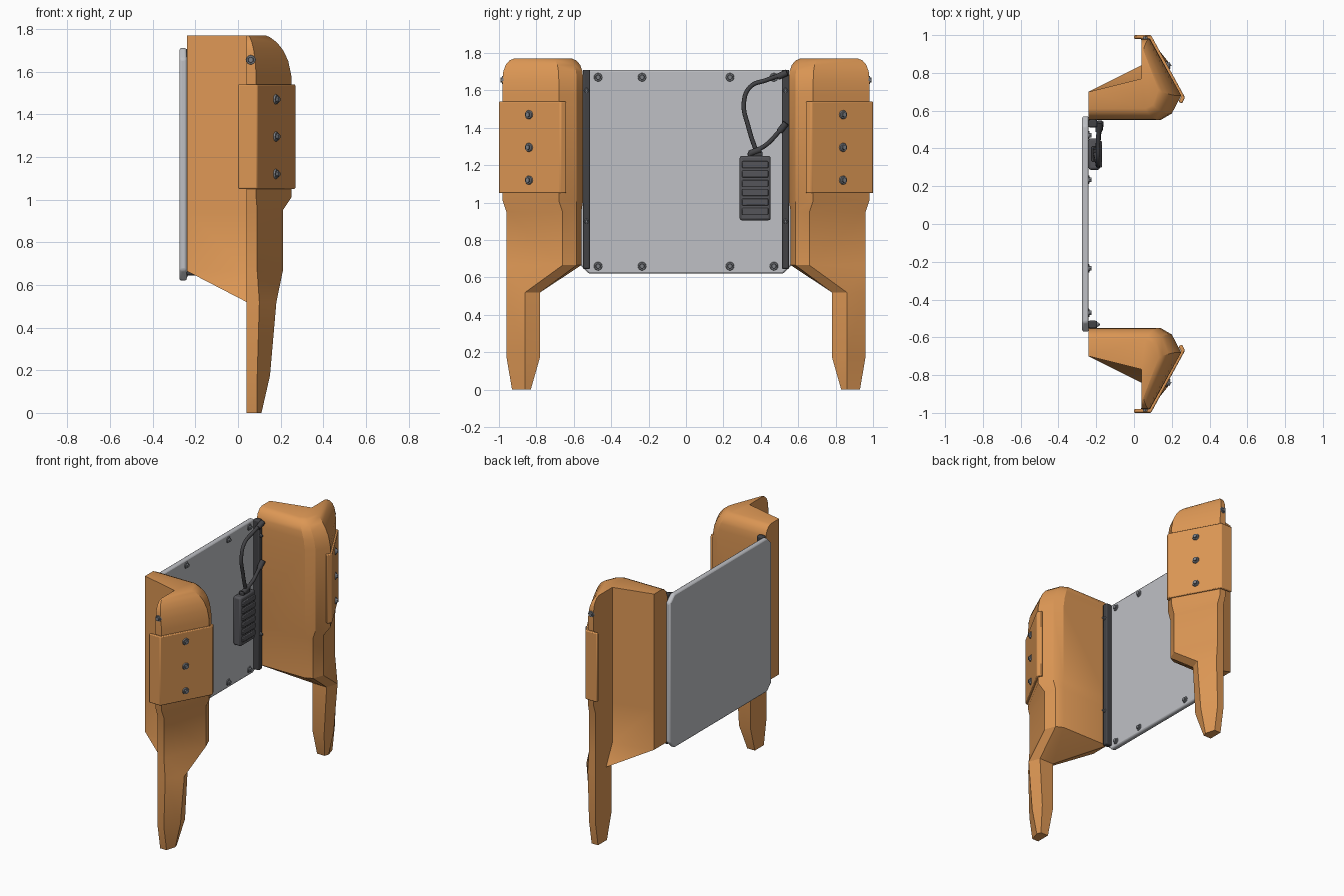
import bpy, bmesh
from mathutils import Vector

cube = bpy.data.objects.get("Cube")
if cube:
    bpy.data.objects.remove(cube)


def material(name, rgb):
    m = bpy.data.materials.new(name)
    m.use_nodes = True
    m.diffuse_color = (*rgb, 1)
    m.node_tree.nodes["Principled BSDF"].inputs["Base Color"].default_value = (*rgb, 1)
    return m


ORANGE = material("orange", (0.72, 0.31, 0.09))
PANEL = material("light grey", (0.52, 0.53, 0.56))
STEEL = material("steel grey", (0.2, 0.21, 0.23))
DARK = material("dark grey", (0.09, 0.09, 0.1))
BLACK = material("charcoal", (0.055, 0.055, 0.06))
made = []


def finish(name, bm, mat, bevel=0):
    bmesh.ops.remove_doubles(bm, verts=bm.verts, dist=0.0001)
    bmesh.ops.recalc_face_normals(bm, faces=bm.faces)
    mesh = bpy.data.meshes.new(name)
    bm.to_mesh(mesh)
    bm.free()
    mesh.materials.append(mat)
    ob = bpy.data.objects.new(name, mesh)
    bpy.context.collection.objects.link(ob)
    if bevel:
        mod = ob.modifiers.new("soft edges", "BEVEL")
        mod.width, mod.segments = bevel, 2
    made.append(ob)
    return ob


def loft(name, rings, mat, bevel=0):
    """Skin a stack of equal-length point rings and cap both ends."""
    bm = bmesh.new()
    rows = [[bm.verts.new(p) for p in ring] for ring in rings]
    n = len(rows[0])
    for a, b in zip(rows, rows[1:]):
        for i in range(n):
            j = (i + 1) % n
            bm.faces.new((a[i], a[j], b[j], b[i]))
    bm.faces.new(rows[0])
    bm.faces.new(rows[-1])
    return finish(name, bm, mat, bevel)


def box(name, lo, hi, mat, bevel=0):
    (x0, y0, z0), (x1, y1, z1) = lo, hi
    rings = [[(x0, y0, z), (x1, y0, z), (x1, y1, z), (x0, y1, z)] for z in (z0, z1)]
    return loft(name, rings, mat, bevel)


def screw(name, pos, normal, size=0.024):
    """Round washer with a hexagonal head, pointing along the normal."""
    normal = Vector(normal).normalized()
    rot = normal.to_track_quat("Z", "Y").to_matrix().to_4x4()
    bm = bmesh.new()
    for sides, r, h in ((16, size, 0.008), (6, size * 0.65, 0.018)):
        part = bmesh.ops.create_cone(bm, cap_ends=True, segments=sides, radius1=r,
                                     radius2=r * 0.85, depth=h)
        bmesh.ops.translate(bm, verts=part["verts"], vec=(0, 0, h / 2))
    bmesh.ops.transform(bm, matrix=rot, verts=bm.verts)
    bmesh.ops.translate(bm, verts=bm.verts, vec=pos)
    finish(name, bm, STEEL)


def cable(name, points, radius, mat):
    curve = bpy.data.curves.new(name, "CURVE")
    curve.dimensions = "3D"
    curve.bevel_depth, curve.bevel_resolution = radius, 3
    curve.use_fill_caps = True
    sp = curve.splines.new("BEZIER")
    sp.bezier_points.add(len(points) - 1)
    for bp, p in zip(sp.bezier_points, points):
        bp.co = p
        bp.handle_left_type = bp.handle_right_type = "AUTO"
    curve.materials.append(mat)
    ob = bpy.data.objects.new(name, curve)
    bpy.context.collection.objects.link(ob)


# Plan sections of the corner bracket, listed in the same corner order
SHELL = [(-.24, .55), (.14, .55), (.2, .585), (.25, .68), (.085, .98), (.04, .98), (.04, .77), (-.24, .7)]
CROWN = [(-.24, .61), (.06, .61), (.1, .63), (.13, .71), (.05, .92), (.04, .92), (.04, .77), (-.24, .7)]
BODY = [(-.24, .56), (.13, .56), (.18, .585), (.21, .66), (.09, .96), (.04, .96), (.04, .77), (-.24, .7)]
KNEE = [(.04, .78), (.1, .78), (.15, .78), (.18, .86), (.1, .96), (.04, .96), (.04, .84), (.04, .84)]
SHIN = [(.04, .78), (.08, .78), (.13, .78), (.15, .86), (.09, .96), (.04, .96), (.04, .84), (.04, .84)]
FOOT = [(.04, .83), (.07, .83), (.1, .83), (.11, .86), (.09, .93), (.04, .93), (.04, .86), (.04, .86)]
COVER = [(0, 1), (.09, 1), (.27, .67), (.255, .638), (.235, .648), (.25, .672), (.08, .98), (0, .98)]

# Height, blend in x and blend in y towards the crown
ROUNDING = [(1.58, 0, 0), (1.65, .12, 0), (1.7, .32, .05), (1.735, .55, .25), (1.76, .82, .6), (1.77, 1, 1)]

for side, s in (("front", -1), ("rear", 1)):
    def ring(section, z):
        return [(x, s * y, z) for x, y in section]

    # Bracket: foot, leg, body, and rounded upper shell in one skin
    rings = [ring(FOOT, 0), ring(SHIN, .175), ring(KNEE, .52), ring(BODY, .665),
             ring(BODY, .95), ring(SHELL, 1.01)]
    for z, tx, ty in ROUNDING:
        section = [(a[0] + (b[0] - a[0]) * tx, a[1] + (b[1] - a[1]) * ty)
                   for a, b in zip(SHELL, CROWN)]
        rings.append(ring(section, z))
    loft(side + "_bracket", rings, ORANGE)

    # Folded cover plate and its screws
    loft(side + "_cover_plate", [ring(COVER, 1.05), ring(COVER, 1.54)], ORANGE, .006)
    for i, z in enumerate((1.12, 1.295, 1.47)):
        screw(f"{side}_cover_screw_{i + 1}", (.177, s * .84, z), (.88, s * .48, 0))
    screw(side + "_end_screw", (.06, s * .975, 1.655), (0, s, 0))

    # Dark mounting strip between panel and bracket
    y0, y1 = sorted((s * .512, s * .552))
    box(side + "_mounting_strip", (-.242, y0, .645), (-.195, y1, 1.71), BLACK, .008)
    for i, z in enumerate((.9, 1.6)):
        screw(f"{side}_strip_screw_{i + 1}", (-.197, s * .532, z), (1, 0, 0), .013)

    # Panel screws
    for y in (.235, .47):
        for row, z in (("lower", .66), ("upper", 1.67)):
            screw(f"{side}_{row}_panel_screw", (-.243, s * y, z), (1, 0, 0))

# Panel with clipped corners
w, c, bottom, top = .57, .05, .62, 1.71
outline = [(-w + c, bottom), (w - c, bottom), (w, bottom + c), (w, top - c),
           (w - c, top), (-w + c, top), (-w, top - c), (-w, bottom + c)]
loft("panel", [[(x, y, z) for y, z in outline] for x in (-.275, -.24)], PANEL, .01)

# Ribbed converter box
box("converter_box", (-.241, .287, .905), (-.18, .453, 1.25), DARK, .012)
for i in range(6):
    z = .935 + i * .05
    box(f"converter_rib_{i + 1}", (-.185, .3, z), (-.17, .44, z + .036), DARK, .004)
box("converter_socket", (-.225, .33, 1.245), (-.19, .41, 1.272), BLACK, .006)

# Cables running from the box to the strip
cable("long_cable", [(-.205, .38, 1.26), (-.195, .335, 1.4), (-.19, .31, 1.54), (-.19, .345, 1.62),
                     (-.19, .43, 1.655), (-.185, .53, 1.69)], .012, BLACK)
cable("short_cable", [(-.205, .35, 1.265), (-.19, .43, 1.31), (-.185, .48, 1.36),
                      (-.18, .53, 1.42)], .012, BLACK)
for name, a, b in (("upper_plug", (-.187, .49, 1.672), (-.183, .54, 1.695)),
                   ("lower_plug", (-.183, .5, 1.38), (-.178, .535, 1.425)),
                   ("box_plug", (-.2, .34, 1.262), (-.2, .4, 1.285))):
    cable(name, [a, b], .018, BLACK)

# Smooth shading with crisp edges
bpy.ops.object.select_all(action="DESELECT")
for ob in made:
    ob.select_set(True)
bpy.context.view_layer.objects.active = made[0]
bpy.ops.object.shade_smooth_by_angle(angle=0.5)
